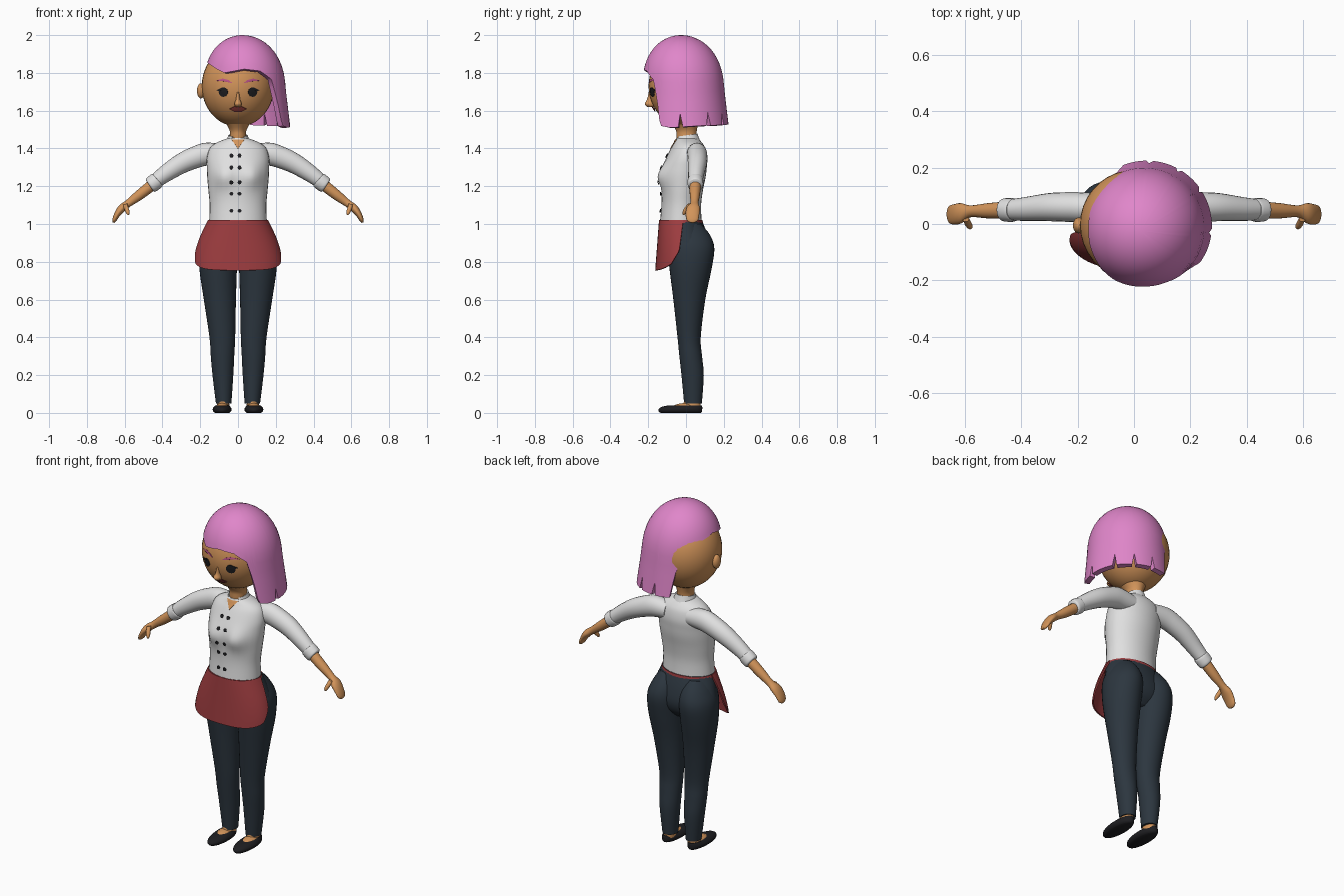
import bpy, bmesh, math
from mathutils import Vector
from mathutils.bvhtree import BVHTree

if "Cube" in bpy.data.objects:
    bpy.data.objects.remove(bpy.data.objects["Cube"], do_unlink=True)


def paint(name, r, g, b):
    lin = [((c / 255 + 0.055) / 1.055) ** 2.4 for c in (r, g, b)] + [1]
    m = bpy.data.materials.new(name)
    m.use_nodes = True
    m.diffuse_color = lin
    bsdf = m.node_tree.nodes["Principled BSDF"]
    bsdf.inputs["Base Color"].default_value = lin
    bsdf.inputs["Roughness"].default_value = 0.8
    return m


SKIN = paint("warm skin", 210, 148, 90)
PINK = paint("pink hair", 224, 134, 202)
BROW = paint("dark pink", 184, 82, 134)
WHITE = paint("white cloth", 224, 224, 224)
RED = paint("red cloth", 156, 60, 63)
NAVY = paint("dark slate cloth", 44, 54, 63)
BLACK = paint("black", 30, 30, 33)
LIPS = paint("lip red", 138, 58, 56)


def finish(name, bm, mat, mirror=False, thick=0, angle=50):
    """Turn a bmesh into a smooth shaded object, mirrored or thickened."""
    bmesh.ops.recalc_face_normals(bm, faces=bm.faces)
    me = bpy.data.meshes.new(name)
    bm.to_mesh(me)
    bm.free()
    ob = bpy.data.objects.new(name, me)
    bpy.context.collection.objects.link(ob)
    me.materials.append(mat)
    bpy.ops.object.select_all(action="DESELECT")
    ob.select_set(True)
    bpy.context.view_layer.objects.active = ob
    if thick:
        mod = ob.modifiers.new("thickness", "SOLIDIFY")
        mod.thickness, mod.offset = thick, -1
        bpy.ops.object.modifier_apply(modifier=mod.name)
    if mirror:
        mod = ob.modifiers.new("mirror", "MIRROR")
        mod.use_mirror_merge = False
        bpy.ops.object.modifier_apply(modifier=mod.name)
    bpy.ops.object.shade_smooth_by_angle(angle=math.radians(angle))
    return ob


def smooth_rows(rows, n=4):
    """Catmull-Rom interpolation of a short table of sections."""
    out = []
    for i in range(len(rows) - 1):
        a, b, c, d = (rows[max(0, min(len(rows) - 1, i + k))] for k in (-1, 0, 1, 2))
        for j in range(n):
            t = j / n
            out.append([q + 0.5 * t * (r - p + t * (2 * p - 5 * q + 4 * r - s + t * (3 * (q - r) + s - p)))
                        for p, q, r, s in zip(a, b, c, d)])
    return out + [list(rows[-1])]


def skin_rings(rings, closed=True, caps=True):
    bm = bmesh.new()
    vs = [[bm.verts.new(p) for p in ring] for ring in rings]
    n = len(rings[0])
    for a, b in zip(vs, vs[1:]):
        for i in range(n if closed else n - 1):
            j = (i + 1) % n
            bm.faces.new((a[i], a[j], b[j], b[i]))
    if caps:
        bm.faces.new(vs[0])
        bm.faces.new(vs[-1])
    return bm


def circle(n=32, start=0, span=360):
    return [math.radians(start + span * i / n) for i in range(n)]


def upright(rows):
    """Horizontal sections: z, centre x, half width, front y, back y."""
    return [[(cx + rx * math.cos(a), (f + b) / 2 + (b - f) / 2 * math.sin(a), z)
             for a in circle()] for z, cx, rx, f, b in smooth_rows(rows)]


def limb(rows):
    """Sections across a bent path: x, y, z, half depth, half thickness."""
    rows = smooth_rows(rows)
    rings = []
    for i, (x, y, z, ry, rn) in enumerate(rows):
        p, q = rows[max(i - 1, 0)], rows[min(i + 1, len(rows) - 1)]
        d = Vector((q[0] - p[0], 0, q[2] - p[2])).normalized()
        rings.append([(x - d.z * rn * math.sin(a), y + ry * math.cos(a), z + d.x * rn * math.sin(a))
                      for a in circle(20)])
    return rings


def ball(name, c, r, mat, mirror=False):
    bm = bmesh.new()
    bmesh.ops.create_uvsphere(bm, u_segments=36, v_segments=24, radius=1)
    for v in bm.verts:
        v.co = Vector(c) + v.co * Vector(r)
    return finish(name, bm, mat, mirror)


def tree(ob):
    return BVHTree.FromPolygons([v.co for v in ob.data.vertices], [p.vertices for p in ob.data.polygons])


def plate(name, bvh, outline, mat, mirror=False, lift=0.004):
    """Thin patch laid on the front of a body, given an x-z outline."""
    def drop(x, z):
        hit = bvh.ray_cast(Vector((x, -2, z)), Vector((0, 1, 0)))[0]
        return (x, hit.y - lift, z)
    n = len(outline)
    mx, mz = sum(p[0] for p in outline) / n, sum(p[1] for p in outline) / n
    rings = [[drop(mx + k * (x - mx), mz + k * (z - mz)) for x, z in outline] for k in (0.05, 0.4, 0.7, 1)]
    bm = skin_rings(rings, caps=False)
    bm.faces.new(bm.verts[:n]) if bm.verts.ensure_lookup_table() is None else None
    return finish(name, bm, mat, mirror, 0.003)


def oval(x, z, rx, rz, n=20):
    return [(x + rx * math.cos(a), z + rz * math.sin(a)) for a in circle(n)]


# Head, ears, neck and nose
head = ball("head", (0, -0.003, 1.73), (0.192, 0.195, 0.215), SKIN)
ball("ears", (0.197, -0.005, 1.705), (0.02, 0.028, 0.04), SKIN, True)
finish("neck", skin_rings(upright([(1.38, 0, .05, -.045, .06), (1.46, 0, .044, -.05, .055),
                                   (1.5, 0, .046, -.055, .058), (1.55, 0, .075, -.09, .07)])), SKIN)
finish("nose", skin_rings(upright([(1.70, 0, .007, -.197, -.17), (1.66, 0, .011, -.206, -.17),
                                   (1.636, 0, .02, -.218, -.17), (1.62, 0, .013, -.205, -.16)])), SKIN)

# Face details
face = tree(head)
plate("eyes", face, oval(.078, 1.698, .024, .025), BLACK, True)
plate("eyelashes", face, [(.08, 1.722), (.095, 1.718), (.115, 1.708), (.1, 1.702), (.08, 1.71)], BLACK, True, .006)
plate("eyebrows", face, [(.03, 1.746), (.05, 1.762), (.08, 1.770), (.12, 1.759), (.08, 1.756), (.05, 1.75)], BROW, True)
plate("mouth", face, [(-.045, 1.61), (-.015, 1.625), (0, 1.621), (.015, 1.625), (.045, 1.61),
                      (.02, 1.596), (-.02, 1.596)], LIPS, lift=.008)

# Asymmetric bob: one side swept up, the other long with notched ends
HEM = [(-180, 1.86), (-150, 1.84), (-120, 1.80), (-90, 1.82), (-66, 1.81), (-48, 1.765), (-40, 1.65),
       (-35, 1.52), (-20, 1.51), (20, 1.52), (111, 1.53), (116, 1.66), (125, 1.76), (140, 1.83), (180, 1.86)]
NOTCHES = (-6, 33, 60, 87)


def hem(az):
    for (a, za), (b, zb) in zip(HEM, HEM[1:]):
        if a <= az <= b:
            return za + (zb - za) * (az - a) / (b - a) + (0.07 if az in NOTCHES else 0)


def hair_point(az, t):
    z = 2 - (2 - hem(az)) * t * t
    f = (2 - z) / 0.48
    k = max(0, (z - 1.72) / 0.28)
    r = 0.215 * math.sqrt(max(0, 1 - k ** 2.3)) + 0.08 * max(0, 1.72 - z)
    a = math.radians(az)
    return (0.025 + 0.02 * f + r * math.cos(a), -0.02 * (1 - f) - 0.005 + r * math.sin(a), z)


bm = skin_rings([[hair_point(az, t / 14) for az in range(-180, 180, 3)] for t in range(15)], caps=False)
bmesh.ops.remove_doubles(bm, verts=bm.verts, dist=0.0005)
finish("hair", bm, PINK, thick=0.03)

# Jacket body with a shaped chest
bm = skin_rings(upright([(1.01, 0, .153, -.138, .083), (1.10, 0, .150, -.130, .08), (1.18, 0, .157, -.130, .09),
                         (1.25, 0, .163, -.133, .104), (1.30, 0, .165, -.125, .11), (1.35, 0, .165, -.105, .113),
                         (1.40, 0, .15, -.08, .103), (1.43, 0, .115, -.062, .085), (1.455, 0, .052, -.052, .062)]))
for v in bm.verts:
    if v.co.y < 0:
        v.co.y -= .028 * math.exp(-((abs(v.co.x) - .075) / .045) ** 2 - ((v.co.z - 1.25) / .06) ** 2)
jacket = finish("jacket", bm, WHITE)
chest = tree(jacket)
plate("neckline", chest, [(-.036, 1.448), (0, 1.448), (.036, 1.448), (.018, 1.425), (0, 1.4), (-.018, 1.425)], SKIN)
collar = [[(r * math.cos(a), .004 + (r + .006) * math.sin(a), z + .008 * math.sin(a))
           for a in circle(29, -52, 295)] for z, r in ((1.435, .064), (1.455, .056), (1.47, .051))]
finish("collar", skin_rings(collar, closed=False, caps=False), WHITE, thick=.006)
for i, z in enumerate((1.363, 1.30, 1.22, 1.16, 1.07)):
    for side, x in (("right", -.035), ("left", .008)):
        plate(f"button_{side}_{i + 1}", chest, oval(x, z, .01, .01, 12), BLACK, lift=.007)

# Sleeves, cuffs, forearms, hands and thumbs
finish("sleeves", skin_rings(limb([(.07, .055, 1.37, .05, .05), (.16, .058, 1.371, .053, .06),
                                   (.22, .06, 1.355, .053, .058), (.3, .06, 1.32, .05, .053),
                                   (.39, .053, 1.262, .042, .044), (.455, .05, 1.212, .036, .036)])), WHITE, True)
finish("cuffs", skin_rings(limb([(.425, .05, 1.234, .038, .038), (.43, .05, 1.23, .042, .044),
                                 (.46, .05, 1.207, .041, .043), (.467, .05, 1.202, .034, .036)])), WHITE, True)
finish("forearms_and_hands", skin_rings(limb([(.44, .05, 1.218, .031, .03), (.52, .047, 1.155, .027, .027),
                                              (.58, .045, 1.11, .021, .02), (.615, .038, 1.083, .036, .021),
                                              (.64, .034, 1.05, .036, .016), (.655, .034, 1.02, .03, .011),
                                              (.66, .034, 1.008, .012, .005)])), SKIN, True)
finish("thumbs", skin_rings(limb([(.598, .02, 1.105, .012, .012), (.59, .003, 1.08, .014, .012),
                                  (.583, -.008, 1.06, .011, .01), (.581, -.012, 1.048, .004, .004)])), SKIN, True)

# Trousers: hips and two legs
finish("trouser_hips", skin_rings(upright([(1.02, 0, .154, -.13, .084), (.95, 0, .18, -.11, .11),
                                           (.87, 0, .2, -.095, .125), (.81, 0, .185, -.08, .11),
                                           (.765, 0, .1, -.05, .07)])), NAVY)
finish("trouser_legs", skin_rings(upright([(1.0, .09, .055, -.1, .08), (.94, .095, .083, -.1, .128),
                                           (.87, .103, .1, -.098, .15), (.76, .105, .099, -.087, .135),
                                           (.6, .096, .085, -.067, .102), (.4, .083, .068, -.045, .078),
                                           (.3, .082, .062, -.035, .085), (.2, .08, .055, -.024, .094),
                                           (.05, .076, .041, -.01, .084)])), NAVY, True)

# Waist band and wrapped apron with rounded corners
band = [[(rx * math.cos(a), -.026 + ry * math.sin(a), z) for a in circle(40)]
        for z, rx, ry in ((.995, .163, .117), (1.02, .157, .114))]
finish("waist_band", skin_rings(band, caps=False), RED, thick=.008)
apron = []
for i in range(13):
    t = i / 12
    ring = []
    for j in range(33):
        u = j / 16 - 1
        a = math.radians(-90 + 90 * u * (1 - .18 * max(0, t - .7) / .3))
        swell = math.sin(t * math.pi / 2)
        c, s = math.cos(a), math.sin(a)
        x = (.16 + .073 * swell) * math.copysign(abs(c) ** .85, c)
        y = -.015 - .03 * t + (.128 - .01 * t) * s
        ring.append((x, y, 1.02 - t * (.265 - .035 * abs(u) ** 3)))
    apron.append(ring)
finish("apron", skin_rings(apron, closed=False, caps=False), RED, thick=.008)

# Slip-on shoes and feet
finish("shoes", skin_rings(upright([(0, .084, .038, -.135, .078), (.008, .084, .047, -.145, .085),
                                    (.02, .084, .05, -.145, .086), (.032, .084, .044, -.128, .086),
                                    (.04, .084, .036, -.09, .083)])), BLACK, True)
ball("feet", (.084, .0, .03), (.034, .068, .022), SKIN, True)
finish("ankles", skin_rings(upright([(.02, .08, .034, -.02, .078), (.1, .077, .03, -.002, .075)])), SKIN, True)
